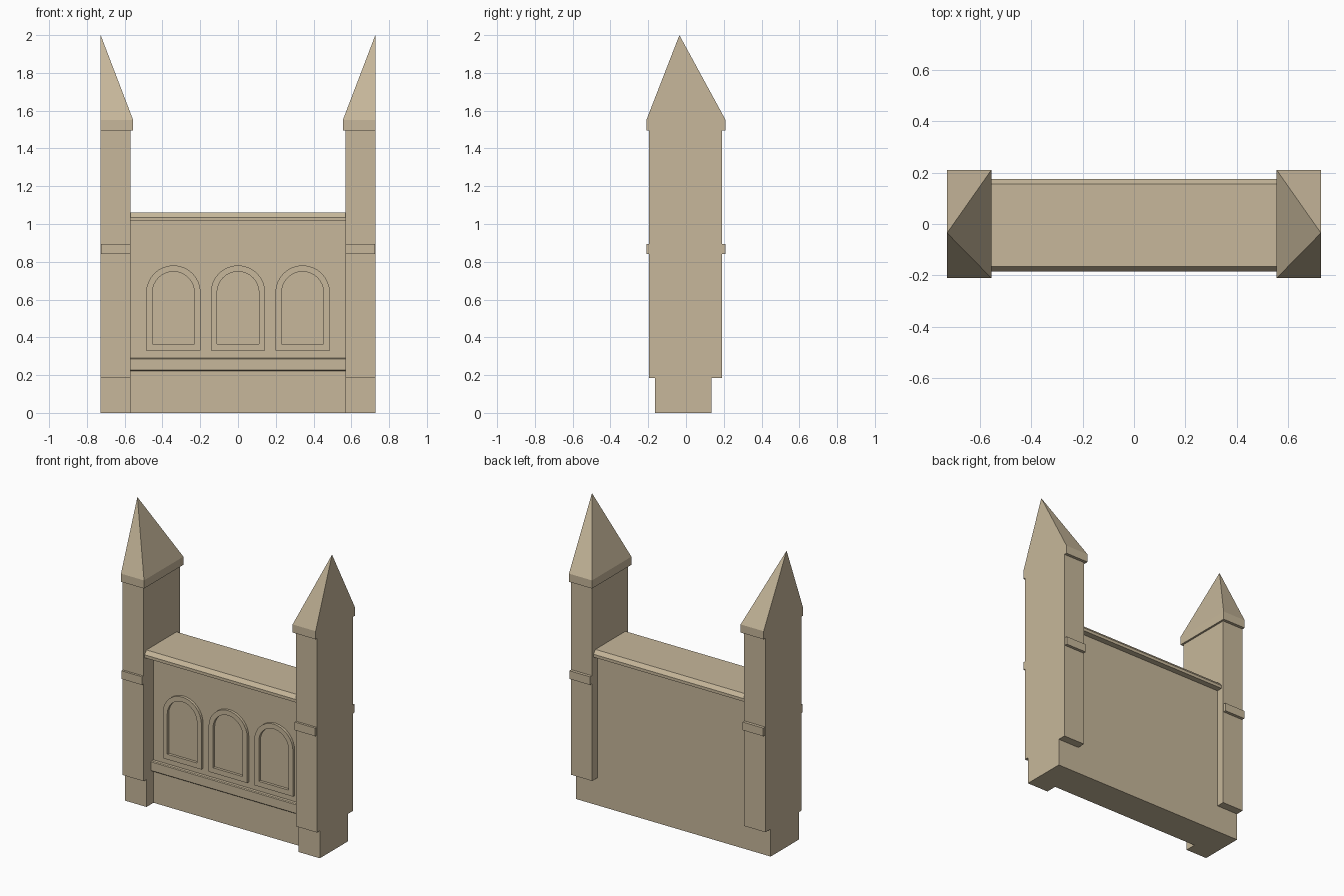
import bpy
import bmesh
from math import sin, cos, pi
from mathutils import Vector

cube = bpy.data.objects.get("Cube")
if cube:
    bpy.data.objects.remove(cube, do_unlink=True)

stone = bpy.data.materials.new("sandstone")
stone.use_nodes = True
COLOUR = (0.57, 0.475, 0.325, 1)
stone.diffuse_color = COLOUR
stone.node_tree.nodes["Principled BSDF"].inputs["Base Color"].default_value = COLOUR

WALL_FRONT, WALL_BACK = -0.09, 0.135
INNER, OUTER = 0.568, 0.727


def finish(name, bm):
    bmesh.ops.recalc_face_normals(bm, faces=bm.faces)
    mesh = bpy.data.meshes.new(name)
    bm.to_mesh(mesh)
    bm.free()
    mesh.materials.append(stone)
    obj = bpy.data.objects.new(name, mesh)
    bpy.context.collection.objects.link(obj)
    return obj


def loft(name, rings, closed=False):
    """Skin matching rings of points; cap the ends or join last to first."""
    bm = bmesh.new()
    loops = [[bm.verts.new(p) for p in ring] for ring in rings]
    n = len(loops[0])
    pairs = list(zip(loops, loops[1:]))
    if closed:
        pairs.append((loops[-1], loops[0]))
    else:
        bm.faces.new(loops[0])
        bm.faces.new(loops[-1])
    for a, b in pairs:
        for i in range(n):
            j = (i + 1) % n
            bm.faces.new((a[i], a[j], b[j], b[i]))
    return finish(name, bm)


def bar(name, profile, x0, x1):
    """Extrude a (y, z) profile along x."""
    return loft(name, [[(x, y, z) for y, z in profile] for x in (x0, x1)])


def box(name, x0, x1, y0, y1, z0, z1):
    return bar(name, [(y0, z0), (y1, z0), (y1, z1), (y0, z1)], x0, x1)


def spire(name, side):
    """Pyramid roof whose outer face stays upright."""
    bm = bmesh.new()
    base = [bm.verts.new((side * x, y, 1.55)) for x, y in
            ((0.555, -0.21), (OUTER, -0.21), (OUTER, 0.21), (0.555, 0.21))]
    tip = bm.verts.new((side * OUTER, -0.035, 2.0))
    bm.faces.new(base)
    for i in range(4):
        bm.faces.new((base[i], base[(i + 1) % 4], tip))
    return finish(name, bm)


# Towers
for label, s in (("left", 1), ("right", -1)):
    box(label + "_tower_foot", s * INNER, s * OUTER, -0.165, WALL_BACK, 0, 0.185)
    box(label + "_tower_shaft", s * INNER, s * OUTER, -0.195, 0.19, 0.185, 1.495)
    box(label + "_tower_band", s * (INNER + 0.002), s * (OUTER - 0.003),
        -0.21, 0.21, 0.84, 0.895)
    box(label + "_tower_cap", s * 0.555, s * OUTER, -0.21, 0.21, 1.495, 1.55)
    spire(label + "_tower_spire", s)

# Wall between the towers
box("wall", -INNER, INNER, WALL_FRONT, WALL_BACK, 0, 1.015)
bar("coping", [(-0.185, 1.015), (0.175, 1.015), (0.175, 1.035),
               (0.155, 1.06), (-0.165, 1.06), (-0.185, 1.035)], -INNER, INNER)
bar("ledge", [(WALL_FRONT, 0.222), (-0.11, 0.222), (-0.115, 0.227),
              (-0.115, 0.285), (-0.11, 0.29), (WALL_FRONT, 0.29)], -INNER, INNER)


# Raised arch frames
def arch(cx, y, radius, sill, steps=16):
    spring = 0.637
    pts = [(cx + radius, y, sill)]
    for i in range(steps + 1):
        a = pi * i / steps
        pts.append((cx + radius * cos(a), y, spring + radius * sin(a)))
    pts.append((cx - radius, y, sill))
    return [Vector(p) for p in pts]


for label, cx in (("right", -0.342), ("middle", 0), ("left", 0.342)):
    front, back = WALL_FRONT - 0.018, WALL_FRONT + 0.002
    loft(label + "_arch_frame",
         [arch(cx, back, 0.144, 0.33), arch(cx, front, 0.144, 0.33),
          arch(cx, front, 0.111, 0.365), arch(cx, back, 0.111, 0.365)], closed=True)
